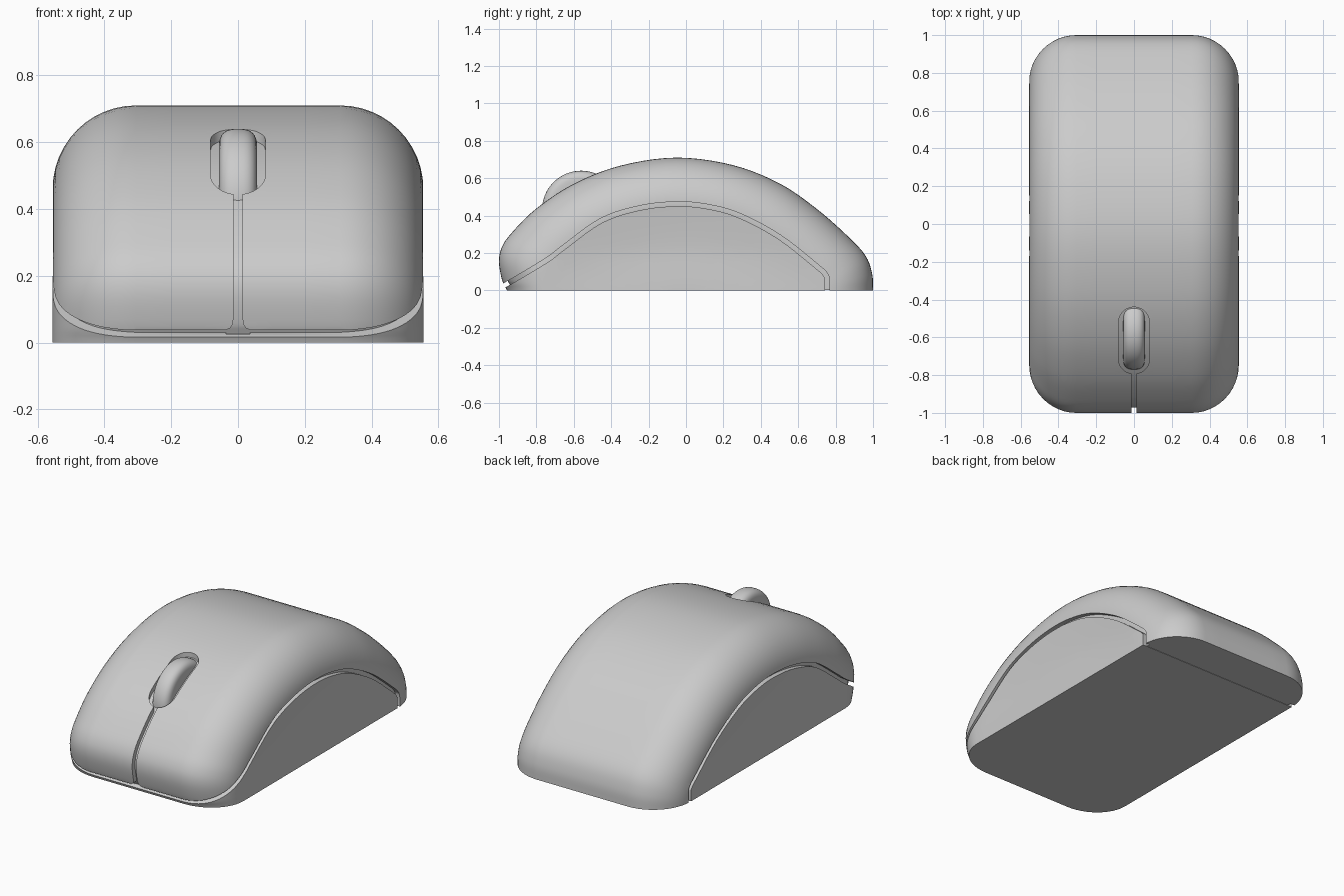
import bpy, bmesh, math
from mathutils import Vector

if "Cube" in bpy.data.objects:
    bpy.data.objects.remove(bpy.data.objects["Cube"])

HALF_W, ROUND = 0.555, 0.25

grey = bpy.data.materials.new("light_grey")
grey.diffuse_color = (0.6, 0.6, 0.6, 1)
grey.use_nodes = True
grey.node_tree.nodes["Principled BSDF"].inputs["Base Color"].default_value = grey.diffuse_color

# Lengthwise stations: crown outline (y, z) and matching side outline (y, z)
STATIONS = [
    (-.940, -.08, -.72, -.08), (-.958, 0, -.74, 0), (-.982, .05, -.745, .05),
    (-1.0, .15, -.745, .10), (-.985, .23, -.73, .14), (-.93, .31, -.70, .18),
    (-.80, .438, -.61, .27), (-.60, .57, -.47, .36), (-.35, .667, -.28, .43),
    (-.05, .71, -.05, .46), (.25, .67, .20, .43), (.50, .572, .40, .35),
    (.70, .435, .55, .25), (.87, .285, .68, .13), (.96, .185, .73, .06),
    (.995, .09, .75, .02), (1.0, 0, .75, -.03), (1.0, -.08, .75, -.08)]

# Centre line of the seam between top shell and base, in (y, z)
SEAM = [(-1.15, -.07), (-.96, .033), (-.75, .158), (-.66, .225), (-.455, .372),
        (-.25, .44), (-.05, .462), (.12, .447), (.29, .398), (.5, .285),
        (.70, .128), (.745, .085), (.755, .05), (.755, -.06)]


def smooth(points, steps):
    """Catmull-Rom curve through points of any dimension."""
    pts = [Vector(p) for p in points]
    pts = [pts[0] * 2 - pts[1]] + pts + [pts[-1] * 2 - pts[-2]]
    out = []
    for a, b, c, d in zip(pts, pts[1:], pts[2:], pts[3:]):
        for i in range(steps):
            t = i / steps
            out.append(.5 * (2 * b + (c - a) * t + (2 * a - 5 * b + 4 * c - d) * t * t
                             + (3 * b - a - 3 * c + d) * t ** 3))
    return out + [pts[-2]]


def normals(line):
    """Unit normals, to the left of travel, of a 2D line."""
    out = []
    for i in range(len(line)):
        d = line[min(i + 1, len(line) - 1)] - line[max(i - 1, 0)]
        out.append(Vector((-d.y, d.x)).normalized())
    return out


def finish(name, bm):
    bmesh.ops.recalc_face_normals(bm, faces=bm.faces)
    me = bpy.data.meshes.new(name)
    bm.to_mesh(me)
    bm.free()
    me.materials.append(grey)
    ob = bpy.data.objects.new(name, me)
    bpy.context.collection.objects.link(ob)
    return ob


def prism(name, pts, direction):
    bm = bmesh.new()
    face = bm.faces.new([bm.verts.new(p) for p in pts])
    new = bmesh.ops.extrude_face_region(bm, geom=[face], use_keep_orig=True)["geom"]
    bmesh.ops.translate(bm, vec=direction,
                        verts=[v for v in new if isinstance(v, bmesh.types.BMVert)])
    return finish(name, bm)


def rounded_body(name, inset, floor):
    """Crown outline rolled over into slightly dished sides, flat underneath."""
    rows = smooth(STATIONS, 5)
    crown = [Vector(r[:2]) for r in rows]
    side = [Vector(r[2:]) for r in rows]
    crown = [p - n * inset for p, n in zip(crown, normals(crown))]
    w, hub = HALF_W - inset, Vector((0, -.08))

    right = [[(.1, p) for p in crown], [(.2, p) for p in crown]]
    for i in range(13):
        a = math.pi / 2 * i / 12
        right.append([(w - ROUND + ROUND * math.sin(a), q + (p - q) * math.cos(a))
                      for p, q in zip(crown, side)])
    for i in range(1, 11):
        s = i / 10
        ring = []
        for q in side:
            p = hub + (q - hub) * (1 - s)
            dish = .015 * math.sin(math.pi * s) * max(0, min(1, p.y / .2))
            ring.append((w - dish, p))
        right.append(ring)
    left = [[(-x, p) for x, p in col] for col in reversed(right)]

    bm = bmesh.new()
    grid = [[bm.verts.new((x, p.x, p.y)) for x, p in col]
            for col in left + [[(0, p) for p in crown]] + right]
    for c, d in zip(grid, grid[1:]):
        for i in range(len(c) - 1):
            bm.faces.new((c[i], c[i + 1], d[i + 1], d[i]))
    bmesh.ops.remove_doubles(bm, verts=bm.verts, dist=1e-5)
    bmesh.ops.bisect_plane(bm, geom=bm.verts[:] + bm.edges[:] + bm.faces[:],
                           plane_co=(0, 0, floor), plane_no=(0, 0, 1), clear_inner=True)
    bmesh.ops.holes_fill(bm, edges=[e for e in bm.edges if e.is_boundary], sides=0)
    return finish(name, bm)


def combine(target, tool, operation):
    tool.hide_render = True
    mod = target.modifiers.new(operation, "BOOLEAN")
    mod.object, mod.operation, mod.solver = tool, operation, "EXACT"
    bpy.context.view_layer.objects.active = target
    bpy.ops.object.modifier_apply(modifier=mod.name)
    bpy.data.objects.remove(tool)


body = rounded_body("mouse_body", 0, 0)
core = rounded_body("inner_core", .028, .002)

# Seam band around the side panels and low front edge
line = smooth(SEAM, 5)
off = [n * .012 for n in normals(line)]
band = [p + n for p, n in zip(line, off)] + [p - n for p, n in zip(line, off)][::-1]
seam = prism("seam_cutter", [(-.8, p.x, p.y) for p in band], (1.6, 0, 0))

# Wheel pocket: long rounded slot
arc = [math.pi * i / 20 for i in range(21)]
pocket_outline = [(.082 * math.cos(a), -.522 + .082 * math.sin(a)) for a in arc]
pocket_outline += [(-.082 * math.cos(a), -.715 - .078 * math.sin(a)) for a in arc]
pocket = prism("pocket_cutter", [(x, y, .3) for x, y in pocket_outline], (0, 0, .7))

# Gap between the two buttons, flared where it meets the seam
half = [(.013, .75), (.013, .075), (.016, .055), (.024, .043), (.036, .038), (.036, .026)]
gap = prism("button_gap_cutter",
            [(x, -1.1, z) for x, z in half + [(-x, z) for x, z in half[::-1]]],
            (0, .34, 0))

for cutter in (seam, pocket, gap):
    combine(body, cutter, "DIFFERENCE")
combine(body, core, "UNION")

# Scroll wheel: rounded disc turned about the x axis
bm = bmesh.new()
section = [(-.057, 0)]
for i in range(17):
    a = math.pi * i / 16
    c, s = math.cos(a), math.sin(a)
    section.append((-.057 * math.copysign(abs(c) ** .75, c), .155 + .055 * s ** .75 if s > 1e-6 else .155))
section.append((.057, 0))
verts = [bm.verts.new((x, 0, r)) for x, r in section]
edges = [bm.edges.new(e) for e in zip(verts, verts[1:])]
bmesh.ops.spin(bm, geom=verts + edges, cent=(0, 0, 0), axis=(1, 0, 0),
               angle=2 * math.pi, steps=64, use_merge=False)
bmesh.ops.remove_doubles(bm, verts=bm.verts, dist=1e-5)
wheel = finish("scroll_wheel", bm)
wheel.location = (0, -.56, .43)

for ob in (body, wheel):
    bpy.ops.object.select_all(action="DESELECT")
    ob.select_set(True)
    bpy.context.view_layer.objects.active = ob
    bpy.ops.object.shade_smooth_by_angle(angle=math.radians(35))
